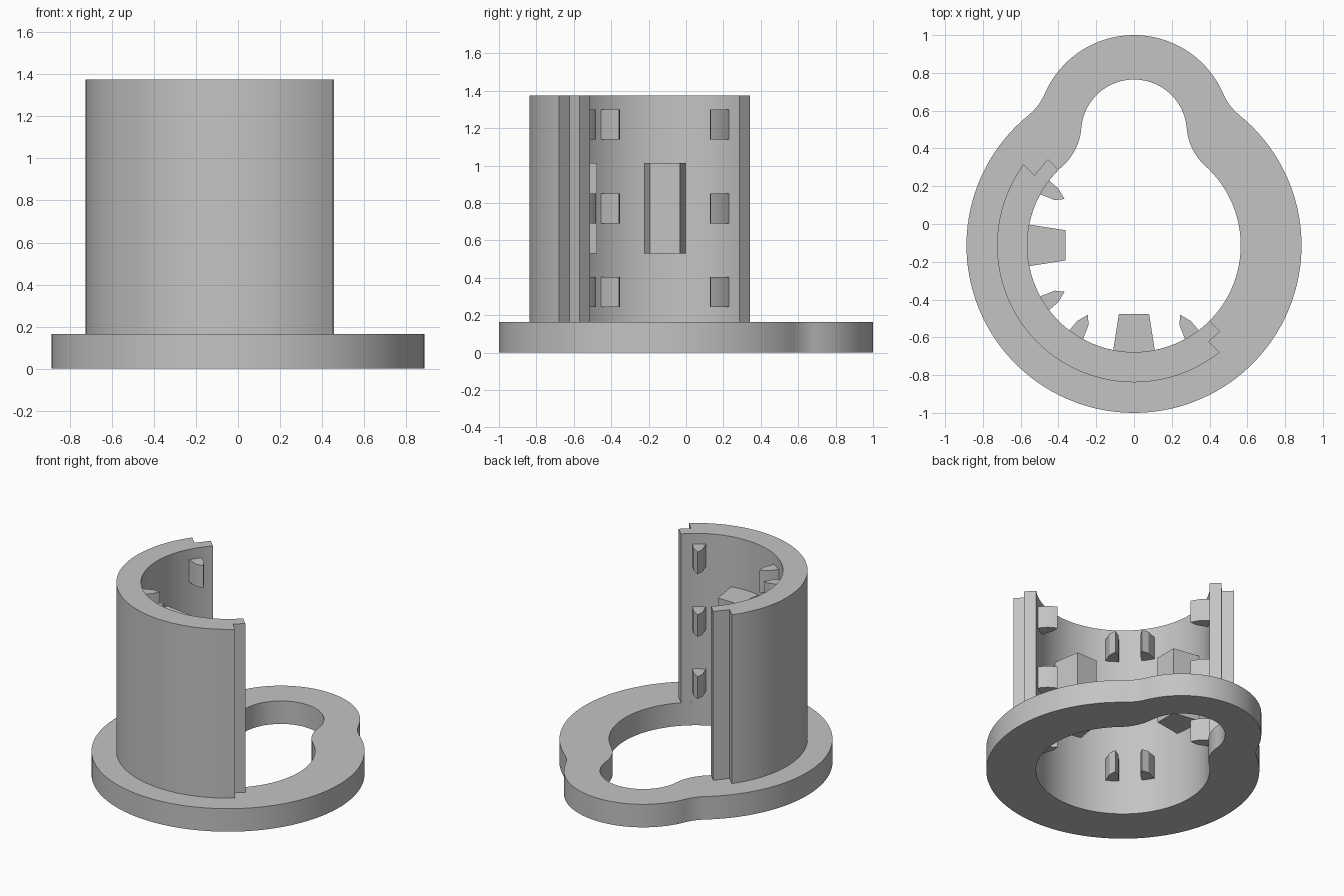
import bpy, bmesh
from math import sin, cos, asin, atan2, sqrt, pi, radians

cube = bpy.data.objects.get("Cube")
if cube:
    bpy.data.objects.remove(cube, do_unlink=True)

AXIS_Y = -0.113          # centre of the tube
BASE_H, TOP = 0.165, 1.375
R_IN, R_MID, R_OUT = 0.565, 0.645, 0.725

grey = bpy.data.materials.new("light grey")
grey.use_nodes = True
grey.diffuse_color = (0.55, 0.55, 0.55, 1)
grey.node_tree.nodes["Principled BSDF"].inputs["Base Color"].default_value = (0.55, 0.55, 0.55, 1)


def finish(bm, name):
    bmesh.ops.recalc_face_normals(bm, faces=bm.faces)
    mesh = bpy.data.meshes.new(name)
    bm.to_mesh(mesh)
    bm.free()
    mesh.materials.append(grey)
    ob = bpy.data.objects.new(name, mesh)
    ob.location.y = AXIS_Y
    bpy.context.collection.objects.link(ob)
    bpy.ops.object.select_all(action='DESELECT')
    ob.select_set(True)
    bpy.context.view_layer.objects.active = ob
    bpy.ops.object.shade_smooth_by_angle(angle=radians(25))
    return ob


def extrude(bm, faces, height):
    new = bmesh.ops.extrude_face_region(bm, geom=faces)["geom"]
    verts = [v for v in new if isinstance(v, bmesh.types.BMVert)]
    bmesh.ops.translate(bm, verts=verts, vec=(0, 0, height))


def prism(name, points, z0, z1):
    bm = bmesh.new()
    face = bm.faces.new([bm.verts.new((x, y, z0)) for x, y in points])
    extrude(bm, [face], z1 - z0)
    return finish(bm, name)


def polar(r, a):
    return (r * cos(a), r * sin(a))


def arc(r, a0, a1, n, cx=0, cy=0):
    steps = [a0 + (a1 - a0) * i / n for i in range(n + 1)]
    return [(cx + r * cos(a), cy + r * sin(a)) for a in steps]


def keyhole(main, lobe, fillet=0.3, d=0.598):
    """Large circle blended into a smaller lobe behind it."""
    fy = ((main + fillet) ** 2 - (lobe + fillet) ** 2 + d * d) / (2 * d)
    fx = sqrt((main + fillet) ** 2 - fy * fy)
    t1, t2 = atan2(fy, fx), atan2(fy - d, fx)
    half = arc(main, -pi / 2, t1, 48)
    half += arc(fillet, t1 + pi, t2 + pi, 12, fx, fy)[1:]
    half += arc(lobe, t2, pi / 2, 24, 0, d)[1:]
    return half + [(-x, y) for x, y in half[-2:0:-1]]


# Base flange with keyhole opening
bm = bmesh.new()
outer, inner = [[bm.verts.new((x, y, 0)) for x, y in keyhole(*radii)]
                for radii in ((0.887, 0.515), (R_IN, 0.28))]
n = len(outer)
ring = [bm.faces.new((outer[i], outer[(i + 1) % n], inner[(i + 1) % n], inner[i]))
        for i in range(n)]
extrude(bm, ring, BASE_H)
finish(bm, "base_flange")

# Half tube wall with a stepped lip along both edges
A0, A1 = radians(135), radians(315)
STEP_L, STEP_R = 0.11, 0.08
wall = arc(R_IN, A0, A1, 72)
wall += [polar(R_MID, A1), polar(R_MID, A1 - asin(STEP_R / R_MID))]
wall += arc(R_OUT, A1 - asin(STEP_R / R_OUT), A0 + asin(STEP_L / R_OUT), 72)
wall += [polar(R_MID, A0 + asin(STEP_L / R_MID)), polar(R_MID, A0)]
prism("half_tube_wall", wall, BASE_H, TOP)

# Inner blocks and pegs as (inward depth, sideways) profiles
block = [(0.363, -0.08), (0.363, 0.08), (0.575, 0.113), (0.575, -0.113)]
peg = [(0.368, 0.245), (0.40, 0.30), (0.46, 0.352), (0.51, 0.275), (0.42, 0.24)]
sides = {"front": lambda a, t: (t, -a), "right": lambda a, t: (-a, t)}
for side, place in sides.items():
    prism(side + "_block", [place(a, t) for a, t in block], 0.53, 1.015)
    for s, end in ((-1, "first"), (1, "second")):
        for level, z in (("lower", 0.245), ("middle", 0.69), ("upper", 1.14)):
            prism(f"{side}_{end}_{level}_peg",
                  [place(a, s * t) for a, t in peg], z, z + 0.16)
